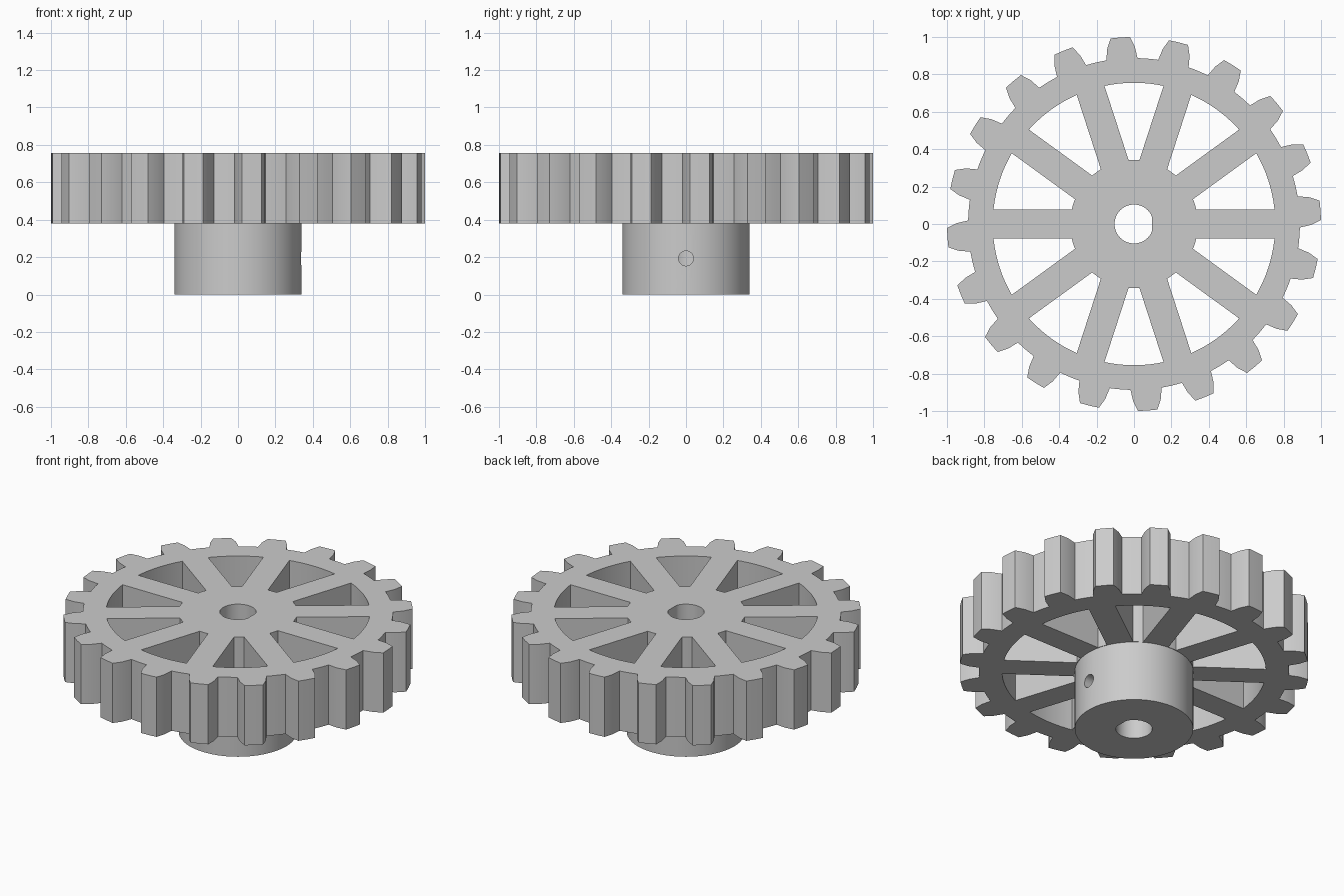
import bpy, bmesh
from math import sin, cos, asin, radians, tau

TEETH, SPOKES = 20, 10
RIM_R, HUB_R, BORE_R = 0.755, 0.342, 0.104
SPOKE_HALF = 0.078

if "Cube" in bpy.data.objects:
    bpy.data.objects.remove(bpy.data.objects["Cube"], do_unlink=True)

grey = bpy.data.materials.new("plain grey")
grey.use_nodes = True
grey.diffuse_color = (0.6, 0.6, 0.6, 1)
grey.node_tree.nodes["Principled BSDF"].inputs["Base Color"].default_value = (0.6, 0.6, 0.6, 1)


def arc(r, a0, a1, n):
    """Points on a circle from angle a0 to a1, ends included."""
    angles = [a0 + (a1 - a0) * i / n for i in range(n + 1)]
    return [(r * cos(a), r * sin(a)) for a in angles]


def plate(name, loops, z0, z1):
    """Extrude an outline with holes into a solid."""
    curve = bpy.data.curves.new(name + "_outline", 'CURVE')
    curve.dimensions, curve.fill_mode = '2D', 'BOTH'
    curve.extrude = (z1 - z0) / 2
    for loop in loops:
        spline = curve.splines.new('POLY')
        spline.points.add(len(loop) - 1)
        for p, (x, y) in zip(spline.points, loop):
            p.co = (x, y, 0, 1)
        spline.use_cyclic_u = True
    helper = bpy.data.objects.new(name + "_outline", curve)
    bpy.context.collection.objects.link(helper)
    graph = bpy.context.evaluated_depsgraph_get()
    mesh = bpy.data.meshes.new_from_object(helper.evaluated_get(graph))
    bpy.data.objects.remove(helper, do_unlink=True)
    bm = bmesh.new()
    bm.from_mesh(mesh)
    bmesh.ops.remove_doubles(bm, verts=bm.verts, dist=1e-5)
    bmesh.ops.translate(bm, verts=bm.verts, vec=(0, 0, (z0 + z1) / 2))
    bmesh.ops.recalc_face_normals(bm, faces=bm.faces)
    bm.to_mesh(mesh)
    bm.free()
    mesh.name = name
    mesh.materials.clear()
    mesh.materials.append(grey)
    obj = bpy.data.objects.new(name, mesh)
    bpy.context.collection.objects.link(obj)
    return obj


def smooth(obj):
    bpy.ops.object.select_all(action='DESELECT')
    obj.select_set(True)
    bpy.context.view_layer.objects.active = obj
    bpy.ops.object.shade_smooth_by_angle(angle=radians(25))


# Toothed outline: flank up, tip, flank down, root arc
root, mid, tip = radians(5.4), radians(4.5), radians(3.0)
pitch = tau / TEETH
teeth = []
for k in range(TEETH):
    c = radians(4.2) + k * pitch
    teeth += arc(0.887, c - root, c - root, 1)[:1]
    teeth += arc(0.947, c - mid, c - mid, 1)[:1]
    teeth += arc(1.0, c - tip, c + tip, 2)
    teeth += arc(0.947, c + mid, c + mid, 1)[:1]
    teeth += arc(0.887, c + root, c + pitch - root, 4)[:-1]

# Bore with a shallow flat on one side
bore = [(min(x, 0.095), y) for x, y in arc(BORE_R, 0, tau, 48)[:-1]]

# Openings between parallel-sided spokes
openings = []
step = tau / SPOKES
for k in range(SPOKES):
    a = k * step
    inner, outer = asin(SPOKE_HALF / HUB_R), asin(SPOKE_HALF / RIM_R)
    openings.append(arc(RIM_R, a + outer, a + step - outer, 12)
                    + arc(HUB_R, a + step - inner, a + inner, 3))

gear = plate("gear_wheel", [teeth, bore] + openings, 0.38, 0.757)
smooth(gear)

# Hub with a screw hole reaching the bore
hub = plate("hub", [arc(0.339, 0, tau, 72)[:-1], bore], 0, 0.38)
bpy.ops.mesh.primitive_cylinder_add(vertices=24, radius=0.04, depth=0.36,
                                    location=(0.22, 0, 0.193), rotation=(0, tau / 4, 0))
cutter = bpy.context.object
cutter.name = "screw_hole_cutter"
cutter.hide_render = True
cutter.data.materials.append(grey)
cut = hub.modifiers.new("screw_hole", 'BOOLEAN')
cut.operation, cut.solver, cut.object = 'DIFFERENCE', 'EXACT', cutter
bpy.context.view_layer.objects.active = hub
bpy.ops.object.modifier_apply(modifier=cut.name)
bpy.data.objects.remove(cutter, do_unlink=True)
smooth(hub)
